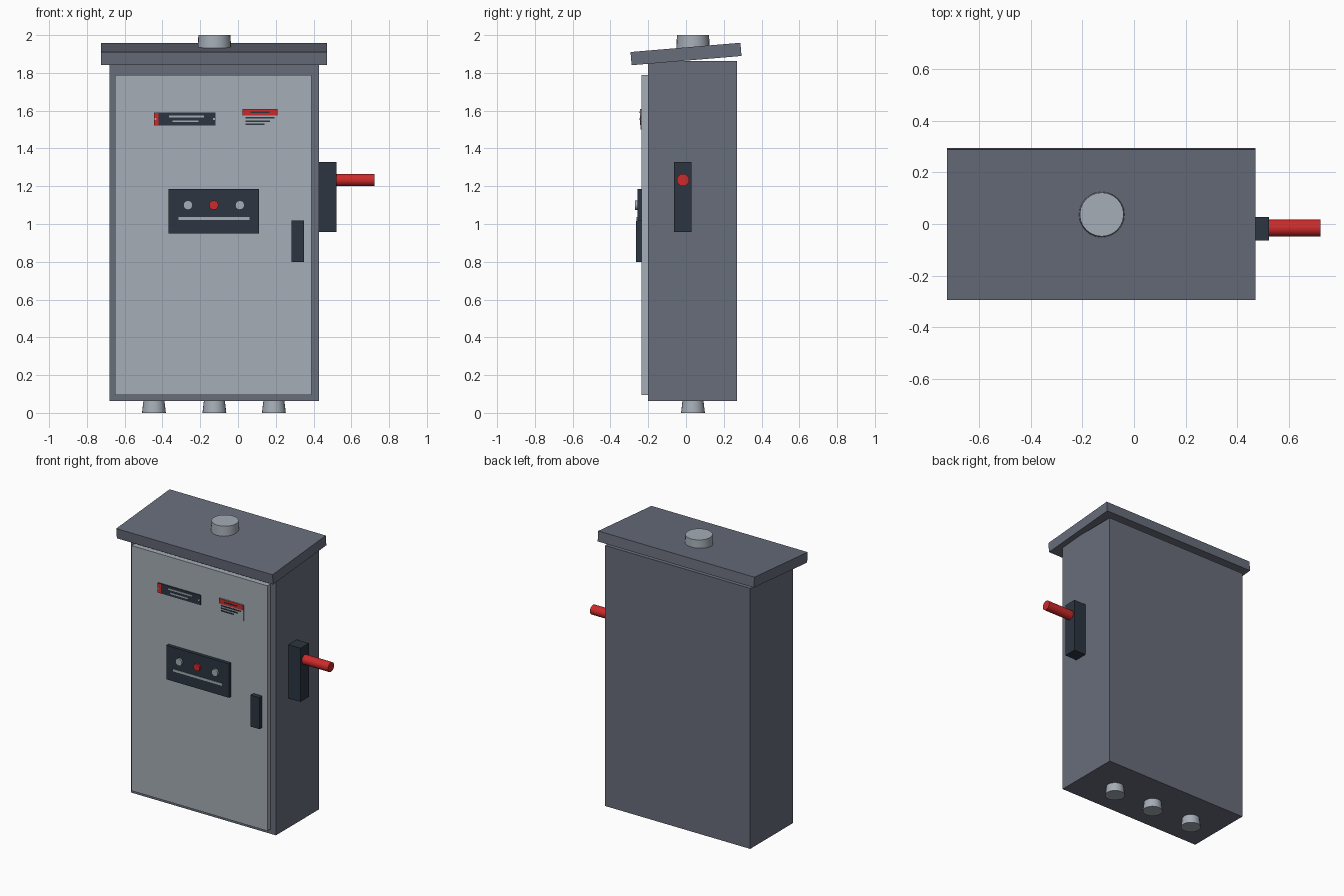
import bpy
import math

cube = bpy.data.objects.get("Cube")
if cube:
    bpy.data.objects.remove(cube, do_unlink=True)


def material(name, srgb):
    color = [((c / 255 + 0.055) / 1.055) ** 2.4 for c in srgb] + [1]
    mat = bpy.data.materials.new(name)
    mat.use_nodes = True
    mat.diffuse_color = color
    mat.node_tree.nodes["Principled BSDF"].inputs["Base Color"].default_value = color
    return mat


STEEL = material("steel grey", (104, 109, 122))
LIGHT = material("light grey", (165, 173, 182))
DARK = material("dark slate", (44, 53, 65))
RED = material("signal red", (206, 42, 42))


def box(name, mat, x, y, z, tilt=0):
    """Box spanning the given (low, high) ranges."""
    spans = (x, y, z)
    bpy.ops.mesh.primitive_cube_add(size=1, location=[(a + b) / 2 for a, b in spans])
    obj = bpy.context.object
    obj.name = name
    obj.scale = [b - a for a, b in spans]
    bpy.ops.object.transform_apply(location=False, rotation=False, scale=True)
    obj.rotation_euler.x = tilt
    obj.data.materials.append(mat)
    return obj


def rod(name, mat, center, r1, r2, length, rot=(0, 0, 0), sides=24):
    bpy.ops.mesh.primitive_cone_add(vertices=sides, radius1=r1, radius2=r2,
                                    depth=length, location=center, rotation=rot)
    obj = bpy.context.object
    obj.name = name
    obj.data.materials.append(mat)
    bpy.ops.object.shade_smooth_by_angle(angle=math.radians(35))
    return obj


CX = -0.125        # cabinet centre line
DOOR_Y = -0.235    # door front

# Cabinet, door and sloping rain hood
box("cabinet", STEEL, (-0.68, 0.43), (-0.2, 0.27), (0.062, 1.863))
box("door", LIGHT, (-0.65, 0.39), (DOOR_Y, -0.2), (0.095, 1.79))
box("rain_hood", STEEL, (-0.725, 0.47), (-0.292, 0.292), (1.865, 1.935), math.radians(4.8))

# Conduit hub above and cable glands below
rod("top_hub", LIGHT, (CX, 0.037, 1.95), 0.09, 0.085, 0.1)
for i, x in enumerate((-0.445, CX, 0.19)):
    rod(f"cable_gland_{i + 1}", LIGHT, (x, 0.037, 0.035), 0.063, 0.055, 0.07)

# Side switch with lever
box("switch_housing", DARK, (0.43, 0.522), (-0.063, 0.028), (0.957, 1.328))
rod("switch_lever", RED, (0.615, -0.016, 1.233), 0.033, 0.033, 0.215,
    (0, math.pi / 2, 0), 16)

# Door latch
box("door_latch", DARK, (0.283, 0.35), (-0.266, DOOR_Y), (0.8, 1.018))

# Control panel with indicators
PANEL_Y = -0.258
box("control_panel", DARK, (-0.367, 0.112), (PANEL_Y, DOOR_Y), (0.95, 1.185))
for name, x, mat in (("left", -0.265, LIGHT), ("middle", CX - 0.003, RED), ("right", 0.01, LIGHT)):
    rod(f"{name}_indicator", mat, (x, PANEL_Y - 0.004, 1.1), 0.025, 0.025, 0.018,
        (math.pi / 2, 0, 0), 12)


def plate(name, mat, x, z, back, thick=0.003):
    return box(name, mat, x, (back - thick, back), z)


plate("panel_stripe", LIGHT, (-0.315, 0.06), (1.02, 1.036), PANEL_Y)

# Dark door plate with red end, screws and pale bars
plate("rating_plate", DARK, (-0.445, -0.12), (1.522, 1.59), DOOR_Y, 0.006)
face = DOOR_Y - 0.006
plate("rating_red_end", RED, (-0.445, -0.42), (1.524, 1.588), face)
plate("rating_bar_upper", LIGHT, (-0.365, -0.18), (1.565, 1.575), face)
plate("rating_bar_lower", LIGHT, (-0.348, -0.21), (1.539, 1.549), face)
for side, x in (("right", -0.438), ("left", -0.127)):
    rod(f"rating_screw_{side}", LIGHT, (x, face - 0.003, 1.556), 0.006, 0.006, 0.006,
        (math.pi / 2, 0, 0), 8)

# Warning label with red header and dark bars
plate("warning_label", LIGHT, (0.024, 0.21), (1.5, 1.61), DOOR_Y, 0.006)
plate("warning_header", RED, (0.024, 0.21), (1.575, 1.61), face)
plate("warning_header_bar", DARK, (0.067, 0.167), (1.588, 1.595), face - 0.003, 0.002)
for i, right in enumerate((0.192, 0.17, 0.14)):
    z = 1.562 - 0.0175 * i
    plate(f"warning_bar_{i + 1}", DARK, (0.04, right), (z - 0.004, z + 0.004), face)
